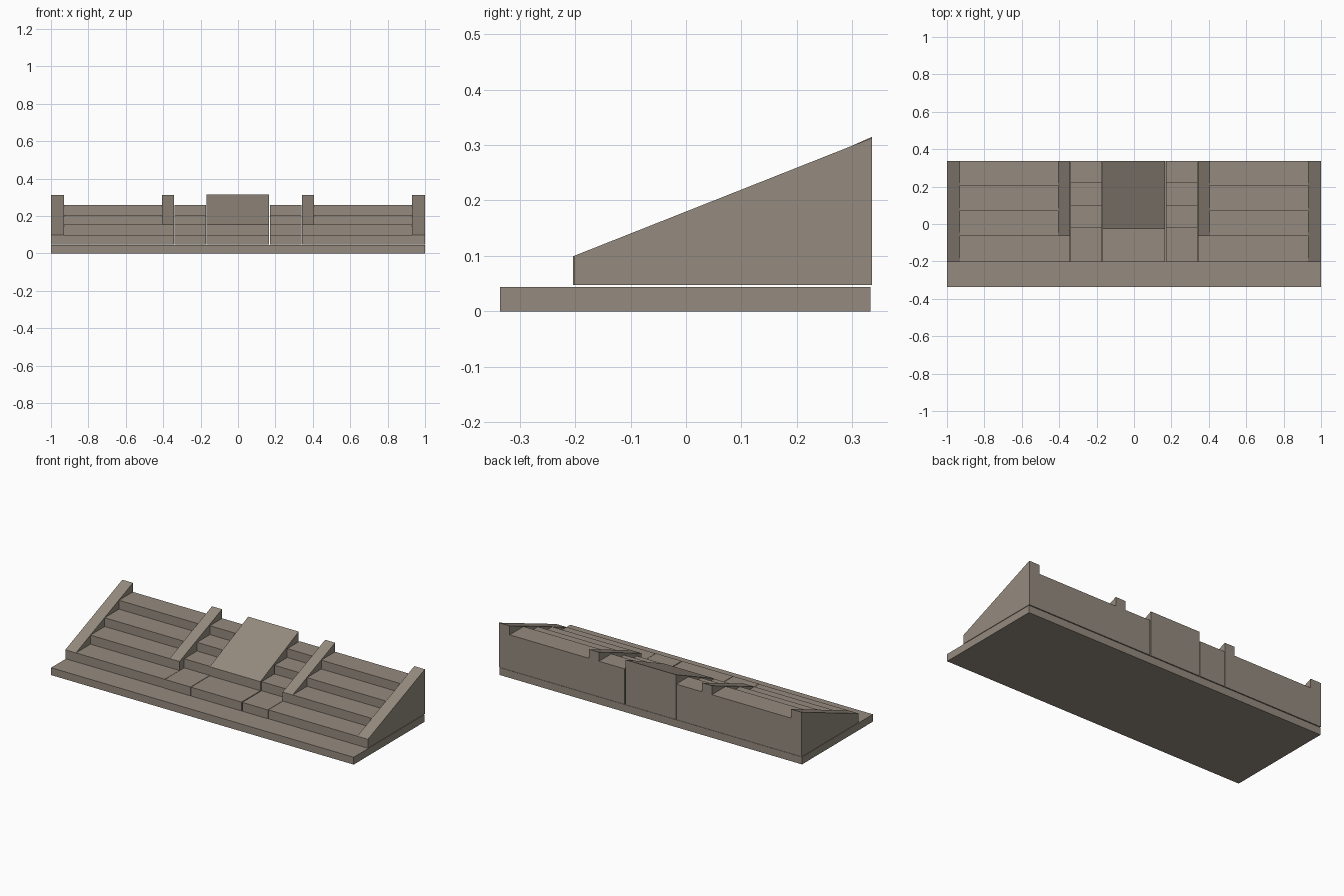
import bpy, bmesh

if "Cube" in bpy.data.objects:
    bpy.data.objects.remove(bpy.data.objects["Cube"])

stone = bpy.data.materials.new("warm_grey_stone")
stone.diffuse_color = (0.30, 0.257, 0.21, 1)
stone.use_nodes = True
stone.node_tree.nodes["Principled BSDF"].inputs["Base Color"].default_value = stone.diffuse_color

BOTTOM, BACK = 0.047, 0.336
LEVELS = [0.10, 0.154, 0.206, 0.259]


def extrude_profile(name, profile, x0, x1):
    """Solid made from a (y, z) outline swept along x."""
    bm = bmesh.new()
    face = bm.faces.new([bm.verts.new((x0, y, z)) for y, z in profile])
    out = bmesh.ops.extrude_face_region(bm, geom=[face])
    verts = [v for v in out["geom"] if isinstance(v, bmesh.types.BMVert)]
    bmesh.ops.translate(bm, verts=verts, vec=(x1 - x0, 0, 0))
    bmesh.ops.recalc_face_normals(bm, faces=bm.faces)
    mesh = bpy.data.meshes.new(name)
    bm.to_mesh(mesh)
    bm.free()
    mesh.materials.append(stone)
    obj = bpy.data.objects.new(name, mesh)
    bpy.context.collection.objects.link(obj)
    return obj


def stair_profile(fronts):
    pts = [(BACK, BOTTOM), (fronts[0], BOTTOM)]
    for i, y in enumerate(fronts):
        pts.append((y, LEVELS[i]))
        pts.append((fronts[i + 1] if i < len(fronts) - 1 else BACK, LEVELS[i]))
    return pts


# Base slab
extrude_profile("base_slab", [(-0.336, 0), (0.333, 0), (0.333, 0.044), (-0.336, 0.044)], -1, 1)

outer_stairs = stair_profile([-0.202, -0.065, 0.07, 0.205])
inner_stairs = stair_profile([-0.204, -0.022, 0.099, 0.22])
# Sloped walls beside the stairs
end_wall = [(BACK, BOTTOM), (-0.202, BOTTOM), (-0.202, 0.10), (BACK, 0.313)]
mid_wall = [(BACK, BOTTOM), (-0.065, BOTTOM), (-0.065, 0.154), (BACK, 0.313)]

for side, s in (("right", 1), ("left", -1)):
    extrude_profile(side + "_outer_stairs", outer_stairs, s * 0.342, s * 0.93)
    extrude_profile(side + "_inner_stairs", inner_stairs, s * 0.171, s * 0.34)
    extrude_profile(side + "_end_wall", end_wall, s * 0.93, s)
    extrude_profile(side + "_middle_wall", mid_wall, s * 0.341, s * 0.407)

# Central landing with its ramp
extrude_profile("centre_ramp", [
    (BACK, BOTTOM), (-0.204, BOTTOM), (-0.204, 0.10), (-0.026, 0.10),
    (-0.026, 0.154), (BACK, 0.315)], -0.168, 0.166)
